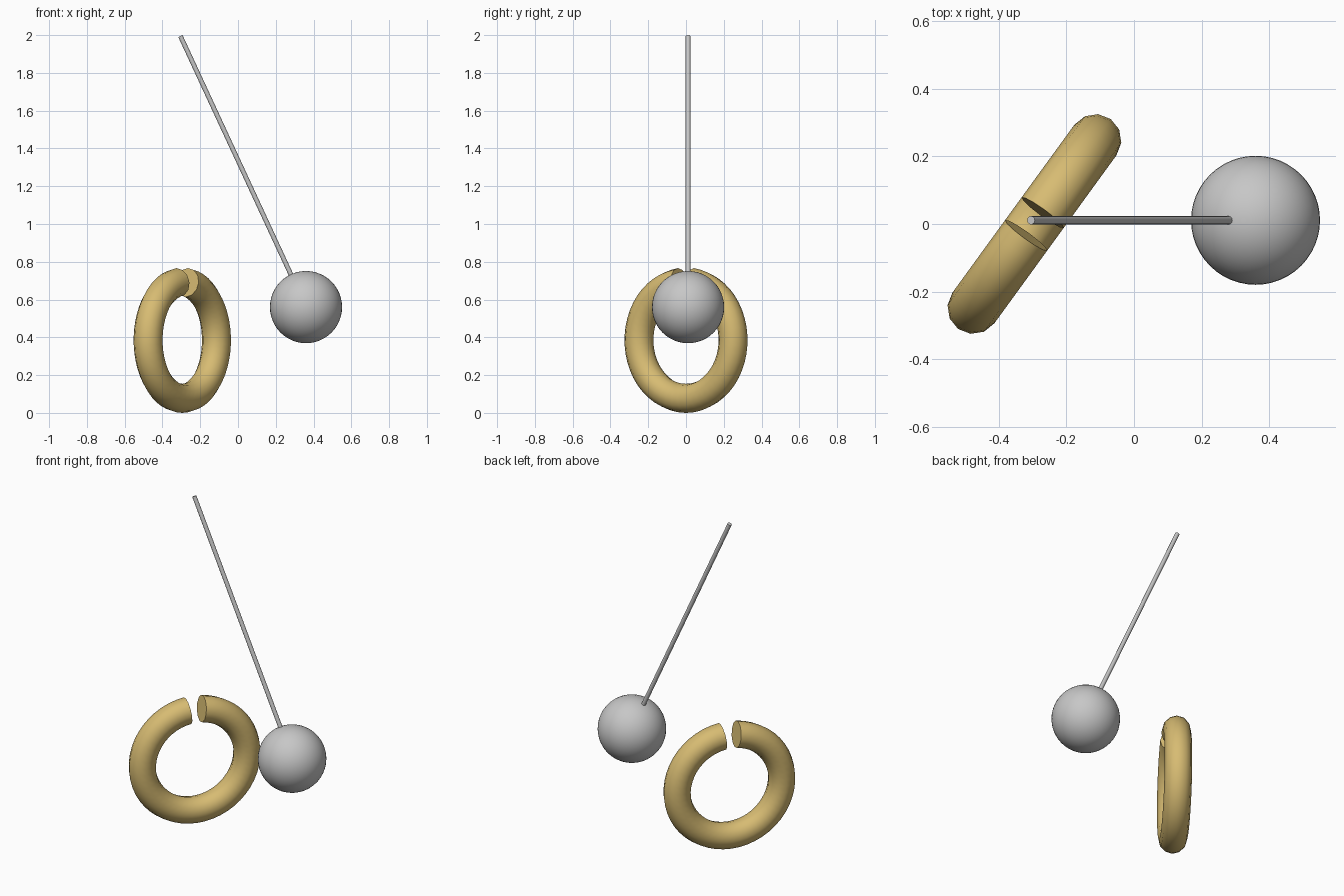
import bpy, bmesh, math
from mathutils import Vector, Matrix

if "Cube" in bpy.data.objects:
    bpy.data.objects.remove(bpy.data.objects["Cube"])


def material(name, rgb):
    m = bpy.data.materials.new(name)
    m.diffuse_color = (*rgb, 1)
    m.use_nodes = True
    m.node_tree.nodes["Principled BSDF"].inputs["Base Color"].default_value = m.diffuse_color
    return m


GOLD = material("brass_gold", (0.68, 0.50, 0.17))
GREY = material("steel_grey", (0.57, 0.57, 0.57))


def add_object(name, bm, mat, angle=40):
    bmesh.ops.recalc_face_normals(bm, faces=bm.faces[:])
    mesh = bpy.data.meshes.new(name)
    bm.to_mesh(mesh)
    bm.free()
    mesh.materials.append(mat)
    ob = bpy.data.objects.new(name, mesh)
    bpy.context.collection.objects.link(ob)
    bpy.ops.object.select_all(action='DESELECT')
    ob.select_set(True)
    bpy.context.view_layer.objects.active = ob
    bpy.ops.object.shade_smooth_by_angle(angle=math.radians(angle))
    return ob


# Split ring: tube swept round an arc, open at the top, with flat ends
R, r, SIDES, STEPS, GAP = 0.308, 0.077, 12, 48, 0.135
bm = bmesh.new()
loops = []
for i in range(STEPS + 1):
    a = GAP + (2 * math.pi - 2 * GAP) * i / STEPS
    loop = []
    for j in range(SIDES):
        t = 2 * math.pi * j / SIDES
        d = R + r * math.cos(t)
        loop.append(bm.verts.new((d * math.sin(a), r * math.sin(t), d * math.cos(a))))
    loops.append(loop)
for p, q in zip(loops, loops[1:]):
    for j in range(SIDES):
        k = (j + 1) % SIDES
        bm.faces.new((p[j], p[k], q[k], q[j]))
bm.faces.new(loops[0])
bm.faces.new(loops[-1])
ring = add_object("split_ring", bm, GOLD)
ring.location = (-0.295, 0, R + r)
ring.rotation_euler.z = math.radians(54)

# Striker ball
BALL = Vector((0.36, 0.011, 0.56))
BALL_R = 0.191
bm = bmesh.new()
bmesh.ops.create_uvsphere(bm, u_segments=48, v_segments=24, radius=BALL_R)
ball = add_object("striker_ball", bm, GREY)
ball.location = BALL

# Handle rod, aimed at the ball centre and sunk slightly into it
top = Vector((-0.305, 0.011, 1.995))
axis = (top - BALL).normalized()
foot = BALL + axis * (BALL_R - 0.02)
bm = bmesh.new()
bmesh.ops.create_cone(bm, cap_ends=True, segments=12, radius1=0.0125, radius2=0.0125,
                      depth=(top - foot).length)
rod = add_object("handle_rod", bm, GREY)
rod.location = (top + foot) / 2
rod.rotation_euler = axis.to_track_quat('Z', 'Y').to_euler()
